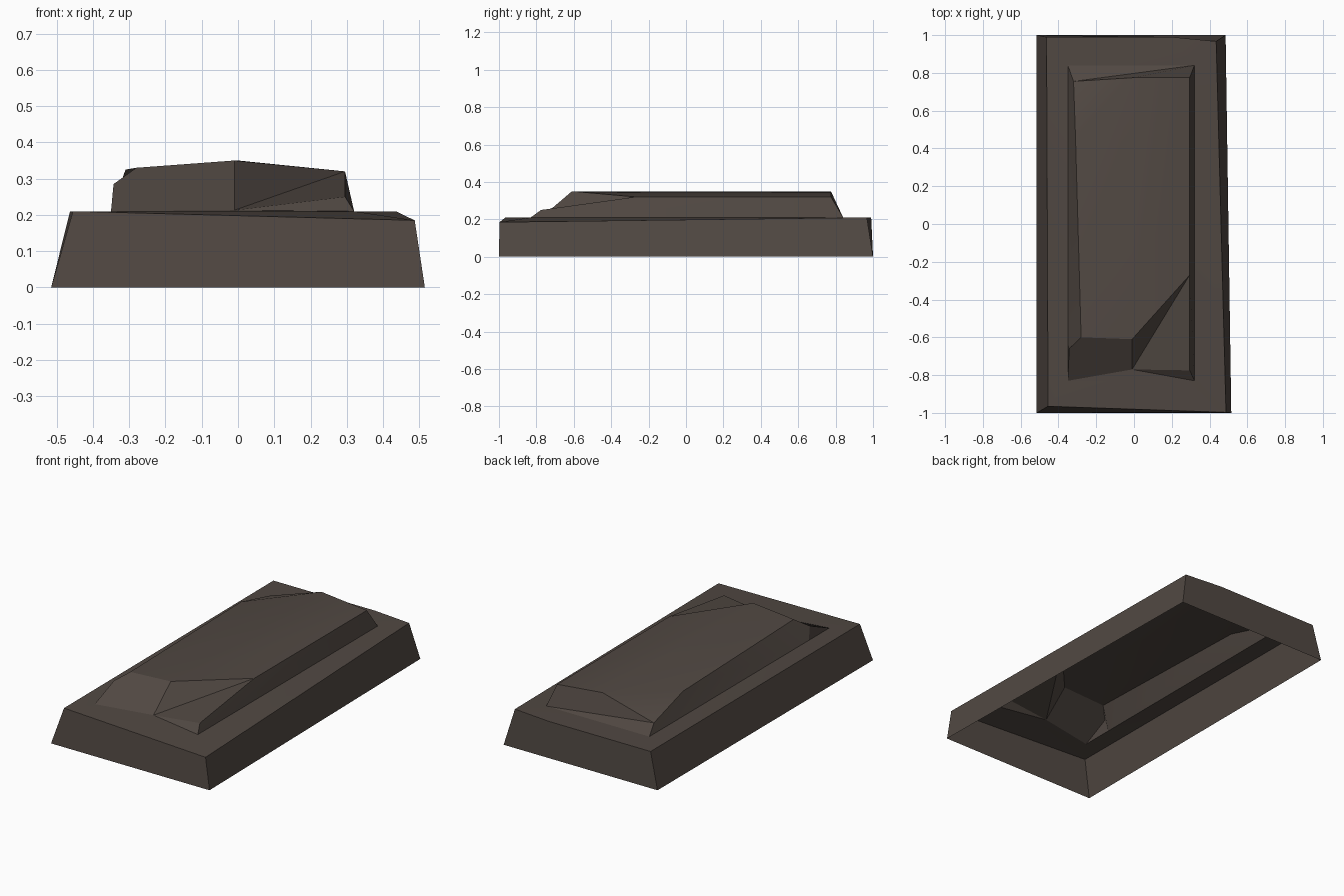
import bpy
import bmesh
import math

cube = bpy.data.objects.get("Cube")
if cube:
    bpy.data.objects.remove(cube, do_unlink=True)

# One dark brown stone colour
stone = bpy.data.materials.new("dark_brown_stone")
stone.use_nodes = True
colour = (0.082, 0.065, 0.055, 1.0)
stone.diffuse_color = colour
shader = next(n for n in stone.node_tree.nodes if n.type == "BSDF_PRINCIPLED")
shader.inputs["Base Color"].default_value = colour
shader.inputs["Roughness"].default_value = 0.9


def build_shell(name, points, faces):
    """Make an open shell from named points and faces that list those names."""
    bm = bmesh.new()
    verts = {key: bm.verts.new(co) for key, co in points.items()}
    for face in faces:
        bm.faces.new([verts[key] for key in face.split()])
    bm.normal_update()
    mesh = bpy.data.meshes.new(name)
    bm.to_mesh(mesh)
    bm.free()
    mesh.materials.append(stone)
    obj = bpy.data.objects.new(name, mesh)
    bpy.context.collection.objects.link(obj)
    bpy.ops.object.select_all(action="DESELECT")
    obj.select_set(True)
    bpy.context.view_layer.objects.active = obj
    bpy.ops.object.shade_smooth_by_angle(angle=math.radians(20))
    return obj


# Shared rectangle where the raised lid leaves the plinth
rim = {
    "rim_front_right": (-0.35, -0.83, 0.21),
    "rim_front_left": (0.32, -0.83, 0.21),
    "rim_back_left": (0.32, 0.84, 0.21),
    "rim_back_right": (-0.35, 0.84, 0.21),
}

# Hollow plinth: worn sloping walls and a flat border, open underneath
plinth = {
    **rim,
    "foot_front_right": (-0.515, -1, 0),
    "foot_front_left": (0.515, -1, 0),
    "foot_back_left": (0.485, 1, 0),
    "foot_back_right": (-0.515, 1, 0),
    "top_front_right": (-0.455, -0.965, 0.21),
    "top_front_left": (0.487, -0.997, 0.185),
    "top_back_left": (0.435, 0.967, 0.21),
    "top_back_bend": (0.2, 0.99, 0.21),
    "top_back_right": (-0.463, 0.99, 0.21),
}
build_shell("plinth", plinth, [
    "foot_front_right foot_front_left top_front_left top_front_right",
    "foot_front_left foot_back_left top_back_left top_front_left",
    "foot_back_left foot_back_right top_back_right top_back_bend top_back_left",
    "foot_back_right foot_front_right top_front_right top_back_right",
    "top_front_right top_front_left rim_front_left rim_front_right",
    "top_front_left top_back_left rim_back_left rim_front_left",
    "top_back_left top_back_bend rim_back_left",
    "top_back_bend top_back_right rim_back_right rim_back_left",
    "top_back_right top_front_right rim_front_right rim_back_right",
])

# Raised lid: low ridged roof with broken corners
lid = {
    **rim,
    "ridge_front": (-0.01, -0.61, 0.35),
    "ridge_back": (0, 0.775, 0.35),
    "eave_front_left": (0.295, -0.27, 0.32),
    "eave_back_left": (0.295, 0.775, 0.32),
    "eave_front_right": (-0.28, -0.6, 0.33),
    "eave_back_right": (-0.31, 0.47, 0.325),
    "chip_front_left": (0.295, -0.775, 0.25),
    "chip_back_right": (-0.32, 0.755, 0.25),
    "chip_front_right": (-0.343, -0.66, 0.285),
    "foot_front": (-0.01, -0.77, 0.213),
    "foot_side": (-0.35, -0.64, 0.21),
}
build_shell("raised_lid", lid, [
    # roof slopes
    "ridge_front eave_front_left eave_back_left ridge_back",
    "eave_front_right ridge_front ridge_back eave_back_right",
    "eave_back_right ridge_back chip_back_right",
    # front end and broken front corner
    "rim_front_right foot_front ridge_front eave_front_right chip_front_right",
    "foot_front eave_front_left ridge_front",
    "foot_front chip_front_left eave_front_left",
    "foot_front rim_front_left chip_front_left",
    "rim_front_right rim_front_left foot_front",
    # left side
    "rim_front_left rim_back_left eave_back_left",
    "rim_front_left eave_back_left eave_front_left chip_front_left",
    # back end
    "rim_back_left chip_back_right ridge_back eave_back_left",
    "rim_back_left rim_back_right chip_back_right",
    # right side
    "rim_back_right foot_side eave_back_right chip_back_right",
    "foot_side chip_front_right eave_front_right eave_back_right",
    "foot_side rim_front_right chip_front_right",
])
